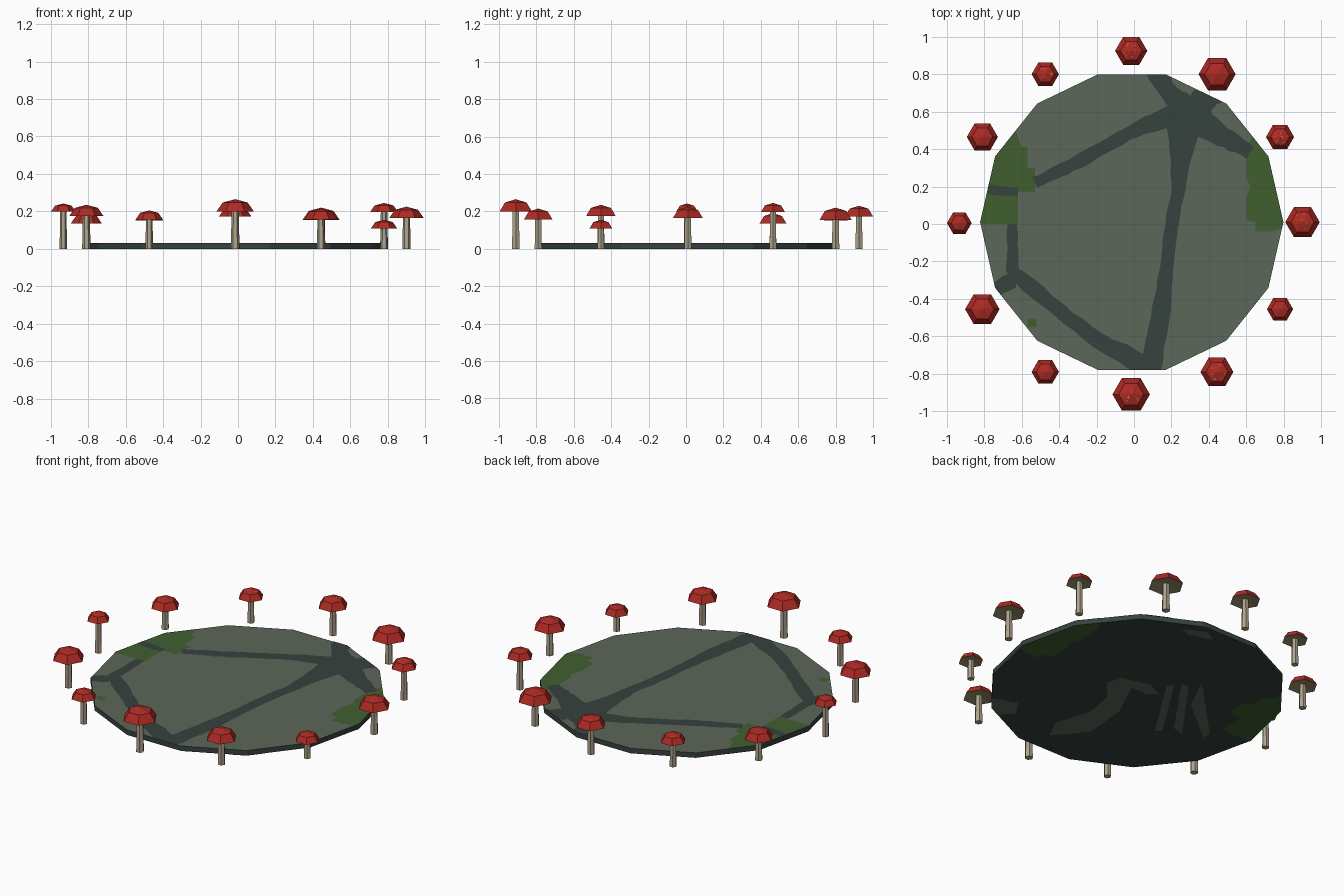
import bpy, bmesh, math, random
from mathutils import Vector

random.seed(4)
cube = bpy.data.objects.get("Cube")
if cube:
    bpy.data.objects.remove(cube, do_unlink=True)


def make_material(name, r, g, b):
    mat = bpy.data.materials.new(name)
    mat.use_nodes = True
    mat.diffuse_color = (r, g, b, 1)
    mat.node_tree.nodes["Principled BSDF"].inputs["Base Color"].default_value = (r, g, b, 1)
    return mat


STONE = make_material("grey green stone", 0.107, 0.136, 0.102)
DARK = make_material("dark stone", 0.037, 0.054, 0.048)
MOSS = make_material("moss green", 0.051, 0.114, 0.03)
RED = make_material("cap red", 0.42, 0.023, 0.017)
GILL = make_material("gill tan", 0.33, 0.29, 0.16)
STEM = make_material("stem cream", 0.43, 0.37, 0.27)
SPOT = make_material("spot orange", 0.6, 0.2, 0.08)

SIDES = 14
CENTRE = Vector((-0.012, 0.01, 0))
RADIUS = 0.81
THICK = 0.03


def finish(bm, name, *materials):
    mesh = bpy.data.meshes.new(name)
    bm.to_mesh(mesh)
    bm.free()
    for mat in materials:
        mesh.materials.append(mat)
    obj = bpy.data.objects.new(name, mesh)
    bpy.context.collection.objects.link(obj)
    return obj


def lathe(profile, sides, origin):
    """Spin (radius, height) points into a faceted closed solid."""
    bm = bmesh.new()
    rings = []
    for r, z in profile:
        count = sides if r > 0 else 1
        rings.append([bm.verts.new((origin[0] + r * math.cos(math.tau * i / sides),
                                    origin[1] + r * math.sin(math.tau * i / sides), z))
                      for i in range(count)])
    for low, high in zip(rings, rings[1:]):
        for i in range(sides):
            j = (i + 1) % sides
            corners = [low[i % len(low)], low[j % len(low)], high[j % len(high)], high[i % len(high)]]
            bm.faces.new(list(dict.fromkeys(corners)))
    bmesh.ops.recalc_face_normals(bm, faces=bm.faces)
    return bm


def clip_to_slab(bm):
    """Trim flat patches to the outline of the slab."""
    apothem = RADIUS * math.cos(math.pi / SIDES)
    for i in range(SIDES):
        a = math.tau * (i + 0.5) / SIDES
        out = Vector((math.cos(a), math.sin(a), 0))
        bmesh.ops.bisect_plane(bm, geom=bm.verts[:] + bm.edges[:] + bm.faces[:],
                               plane_co=CENTRE + out * apothem, plane_no=out, clear_outer=True)


def patch(name, points, mat, z, up=True):
    """Flat painted area from an outline."""
    bm = bmesh.new()
    face = bm.faces.new([bm.verts.new((x, y, z)) for x, y in points])
    face.normal_update()
    if (face.normal.z > 0) != up:
        face.normal_flip()
    bmesh.ops.triangulate(bm, faces=[face])
    clip_to_slab(bm)
    return finish(bm, name, mat)


def crack(name, path, widths, steps=7):
    """Painted crack with a slightly ragged edge along a path of points."""
    pts, sizes = [], []
    for k in range(len(path) - 1):
        for s in range(steps + (k == len(path) - 2)):
            t = s / steps
            pts.append(Vector(path[k]).lerp(Vector(path[k + 1]), t))
            sizes.append(widths[k] + (widths[k + 1] - widths[k]) * t)
    left, right = [], []
    for i, p in enumerate(pts):
        d = (pts[min(i + 1, len(pts) - 1)] - pts[max(i - 1, 0)]).normalized()
        side = Vector((-d.y, d.x)) * sizes[i] / 2
        left.append(p + side * random.uniform(0.88, 1.12))
        right.append(p - side * random.uniform(0.88, 1.12))
    bm = bmesh.new()
    z = THICK + 0.002
    rows = [[bm.verts.new((v.x, v.y, z)) for v in pair] for pair in zip(left, right)]
    for a, b in zip(rows, rows[1:]):
        bm.faces.new((a[0], a[1], b[1], b[0]))
    clip_to_slab(bm)
    finish(bm, name, DARK)


# Round slab: light top, dark rim and underside
bm = lathe([(0, 0), (RADIUS, 0), (RADIUS, THICK), (0, THICK)], SIDES, CENTRE)
for f in bm.faces:
    f.material_index = 0 if f.normal.z > 0.5 else 1
finish(bm, "slab", STONE, DARK)

# Cracks on the top
crack("main_crack", [(.28, .66), (.255, .45), (.24, .2), (.2, 0), (.165, -.3), (.14, -.5), (.08, -.8)],
      [.2, .15, .07, .07, .075, .1, .12], 4)
crack("upper_crack", [(.25, .6), (.0, .5), (-.3, .33), (-.53, .22)], [.13, .075, .07, .06])
crack("rim_crack", [(.11, .82), (.18, .71), (.28, .62)], [.11, .1, .12])
crack("rim_corner_crack", [(.45, .72), (.3, .6)], [.12, .16])
crack("right_crack", [(.28, .6), (.42, .5), (.62, .38)], [.2, .12, .07])
crack("left_crack", [(-.65, 0), (-.65, -.26)], [.055, .065])
crack("lower_crack", [(-.75, -.36), (-.62, -.28), (-.4, -.46), (-.2, -.62), (.08, -.77)],
      [.07, .09, .075, .085, .12], 4)
crack("moss_gap", [(-.83, .19), (-.62, .17)], [.05, .05])

# Moss wraps onto both sides of the slab
moss_right = [(.6, .42), (.66, .5), (.85, .4), (.85, 0), (.74, -.04), (.65, -.04), (.65, .01),
              (.6, .02), (.6, .14), (.62, .2), (.6, .25)]
moss_left = [(-.85, 0), (-.85, .4), (-.64, .52), (-.6, .41), (-.57, .41), (-.57, .3),
             (-.53, .3), (-.53, .17), (-.62, .17), (-.62, 0)]
moss_speck = [(-.57, -.55), (-.52, -.55), (-.52, -.505), (-.57, -.505)]
for name, outline in (("moss_right", moss_right), ("moss_left", moss_left), ("moss_speck", moss_speck)):
    patch(name + "_top", outline, MOSS, THICK + 0.001)
    if name != "moss_speck":
        patch(name + "_underside", outline, MOSS, -0.001, up=False)

# Lighter worn marks on the underside, laid out across and along a diagonal
worn = [
    [(-.42, -.5), (-.4, -.36), (-.22, -.22), (-.14, -.05), (-.16, .1), (-.08, .16), (.08, .1),
     (.14, 0), (.06, 0), (-.02, .06), (-.06, -.2), (-.2, -.44)],
    [(.15, -.4), (.19, -.4), (.21, .1), (.17, .1)],
    [(.25, -.36), (.3, -.42), (.29, .1), (.25, .12)],
    [(.32, -.1), (.42, -.45), (.45, -.4), (.36, .14)],
    [(-.85, -.1), (-.62, -.16), (-.62, -.28), (-.75, -.3)],
    [(.2, .72), (.34, .7), (.38, .62), (.24, .66)],
]
turn = math.radians(55)
for i, marks in enumerate(worn):
    outline = [(t * math.cos(turn) - s * math.sin(turn), t * math.sin(turn) + s * math.cos(turn))
               for s, t in marks]
    patch(f"worn_mark_{i + 1}", outline, STONE, -0.001, up=False)

# Ring of mushrooms: x, y, cap radius, height, speckled
mushrooms = [
    (-.015, .925, .086, .23, 1), (.444, .80, .099, .22, 0), (.78, .465, .075, .245, 1),
    (.90, .01, .092, .225, 1), (.78, -.455, .07, .155, 0), (.443, -.79, .088, .215, 1),
    (-.015, -.91, .1, .265, 1), (-.474, -.79, .073, .205, 0), (-.81, -.455, .092, .235, 0),
    (-.933, .005, .066, .242, 0), (-.81, .465, .083, .19, 0), (-.474, .80, .073, .2, 1),
]
for n, (x, y, r, top, speckled) in enumerate(mushrooms, 1):
    base = top - r * 0.66
    shoulder = base + r * 0.48
    stem_r = 0.013 + r * 0.08
    stem = lathe([(0, 0), (stem_r * 1.1, 0), (stem_r * 0.9, base + r * 0.25), (0, base + r * 0.25)], 6, (x, y))
    finish(stem, f"mushroom_stem_{n}", STEM)
    cap = lathe([(0, base + r * 0.12), (r, base), (r * 0.67, shoulder), (0, top)], 6, (x, y))
    for f in cap.faces:
        f.material_index = 1 if f.normal.z < -0.5 else 0
    finish(cap, f"mushroom_cap_{n}", RED, GILL)
    if speckled:
        # Small flecks resting on the sloping cap top
        bm = bmesh.new()
        apothem = r * 0.67 * math.cos(math.pi / 6)
        for _ in range(14):
            a, d = random.uniform(0, math.tau), apothem * random.uniform(0.2, 0.9)
            facet = a % (math.pi / 3) - math.pi / 6
            z = top - (top - shoulder) * d * math.cos(facet) / apothem + 0.001
            cx, cy, s = x + d * math.cos(a), y + d * math.sin(a), random.uniform(0.0015, 0.003)
            bm.faces.new([bm.verts.new((cx + s * i, cy + s * j, z))
                          for i, j in ((-1, -1), (1, -1), (1, 1), (-1, 1))])
        finish(bm, f"mushroom_flecks_{n}", SPOT)
